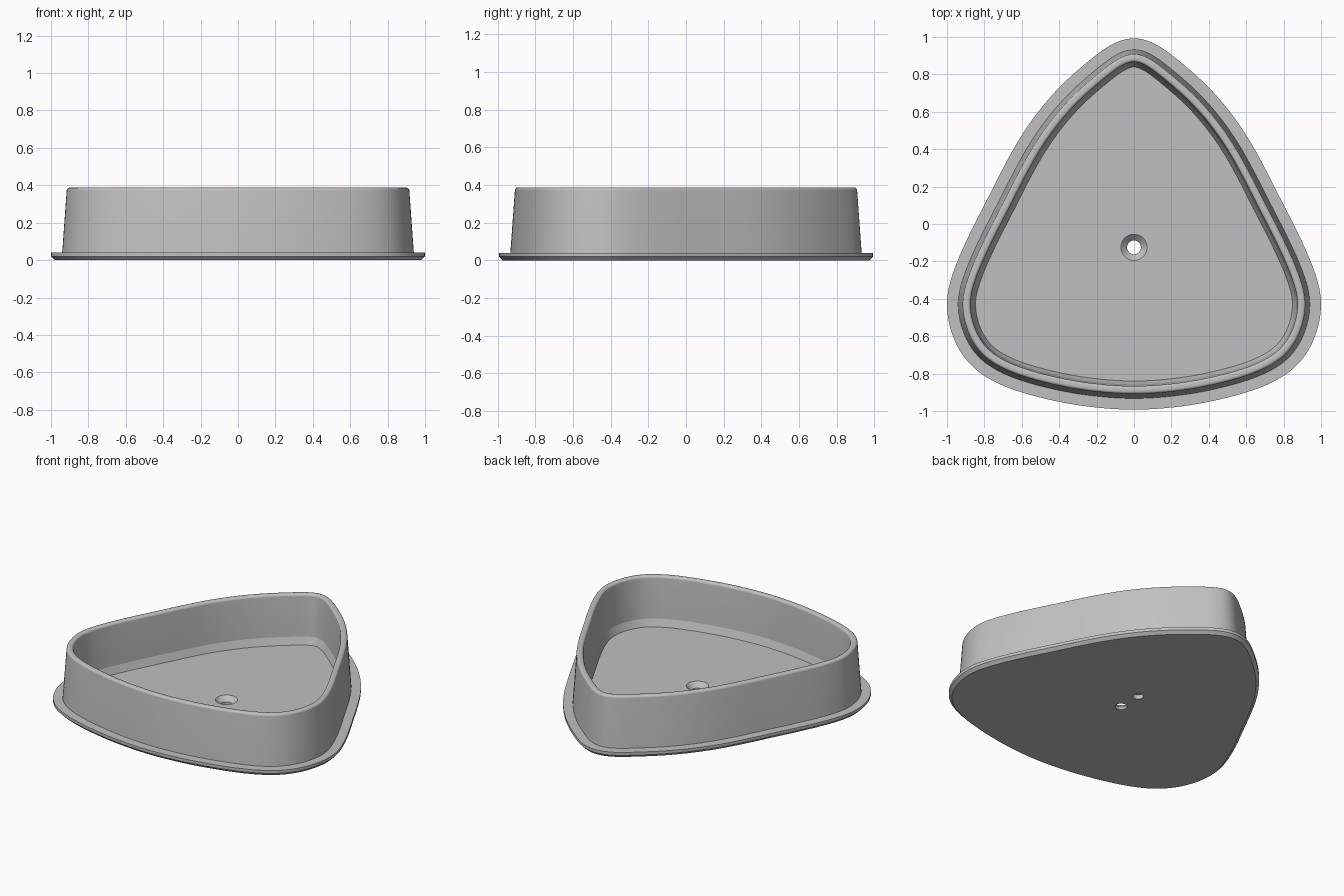
import bpy, bmesh, math
from mathutils import Vector

if "Cube" in bpy.data.objects:
    bpy.data.objects.remove(bpy.data.objects["Cube"])

SAMPLES = 192      # points around the tray outline
FLOOR_Z = 0.05

# Right half of the outline, from the back tip round to the front middle
HALF = [(0, 1.0), (0.09, 0.978), (0.17, 0.93), (0.41, 0.72), (0.60, 0.475),
        (0.80, 0.10), (0.90, -0.10), (0.97, -0.27), (1.0, -0.40),
        (0.988, -0.53), (0.945, -0.65), (0.88, -0.745), (0.80, -0.81),
        (0.68, -0.87), (0.50, -0.925), (0.27, -0.97), (0, -0.99)]


def resample(pts, n):
    """Evenly spaced points along a closed polyline."""
    ring = pts + [pts[0]]
    total = sum((b - a).length for a, b in zip(ring, ring[1:]))
    out, walked, k = [], 0.0, 0
    for i in range(n):
        d = total * i / n
        while walked + (ring[k + 1] - ring[k]).length < d:
            walked += (ring[k + 1] - ring[k]).length
            k += 1
        seg = ring[k + 1] - ring[k]
        out.append(ring[k] + seg * ((d - walked) / seg.length))
    return out


def make_outline():
    """Smooth mirrored outline, fitted to its final size."""
    ctrl = [Vector(p) for p in HALF + [(-x, y) for x, y in HALF[-2:0:-1]]]
    n, dense = len(ctrl), []
    for i in range(n):
        a, b, c, d = (ctrl[(i + k) % n] for k in (-1, 0, 1, 2))
        span = (c - b).length
        m1 = (c - a) * (span / ((c - b).length + (b - a).length))
        m2 = (d - b) * (span / ((c - b).length + (d - c).length))
        for s in range(24):
            t = s / 24
            dense.append(b * (2*t**3 - 3*t**2 + 1) + m1 * (t**3 - 2*t**2 + t)
                         + c * (3*t**2 - 2*t**3) + m2 * (t**3 - t**2))
    pts = resample(dense, SAMPLES)
    for _ in range(5):
        pts = [(pts[i - 1] + 2 * p + pts[(i + 1) % SAMPLES]) / 4
               for i, p in enumerate(pts)]
    wide = max(p.x for p in pts)
    lo, hi = min(p.y for p in pts), max(p.y for p in pts)
    return [Vector((p.x / wide, (p.y - (lo + hi) / 2) * 1.985 / (hi - lo)))
            for p in pts]


OUTLINE = make_outline()


def outline_ring(bm, inset, z):
    verts = []
    for i, p in enumerate(OUTLINE):
        t = (OUTLINE[(i + 1) % SAMPLES] - OUTLINE[i - 1]).normalized()
        verts.append(bm.verts.new((p.x + t.y * inset, p.y - t.x * inset, z)))
    return verts


def circle_ring(bm, y, radius, z, n=48):
    return [bm.verts.new((radius * math.cos(2 * math.pi * i / n),
                          y + radius * math.sin(2 * math.pi * i / n), z))
            for i in range(n)]


def loft(bm, rings):
    for a, b in zip(rings, rings[1:]):
        for i in range(len(a)):
            j = (i + 1) % len(a)
            bm.faces.new((a[i], a[j], b[j], b[i]))


def fill(bm, *rings):
    """Flat face bounded by the first ring, with the other rings as holes."""
    edges = [bm.edges.get((r[i - 1], r[i])) for r in rings for i in range(len(r))]
    bmesh.ops.triangle_fill(bm, use_beauty=True, use_dissolve=False,
                            edges=edges, normal=(0, 0, 1))


# Cross-section: flange, sloped wall, rounded rim, inner wall, floor chamfer
profile = [(0.02, 0), (0, 0.02), (0, 0.04), (0.06, 0.04)]
R, TOP = 0.015, 0.387
for cx, start in ((0.084 + R, 180), (0.126 - R, 90)):
    for k in range(7):
        a = math.radians(start - 15 * k)
        profile.append((cx + R * math.cos(a), TOP - R + R * math.sin(a)))
profile += [(0.135, 0.10), (0.153, FLOOR_Z)]

bm = bmesh.new()
shell = [outline_ring(bm, inset, z) for inset, z in profile]
loft(bm, shell)

# Countersunk drain hole through the floor
drain = [circle_ring(bm, -0.125, r, z)
         for r, z in ((0.07, FLOOR_Z), (0.037, 0.018), (0.037, 0))]
loft(bm, drain)

# Blind hole in the underside
blind = [circle_ring(bm, 0.04, 0.033, z) for z in (0, 0.03)]
loft(bm, blind)
bm.faces.new(blind[1])

# Floor and underside
fill(bm, shell[-1], drain[0])
fill(bm, shell[0], drain[-1], blind[0])
bmesh.ops.recalc_face_normals(bm, faces=bm.faces)

mesh = bpy.data.meshes.new("tray")
bm.to_mesh(mesh)
bm.free()
grey = bpy.data.materials.new("light grey")
grey.diffuse_color = (0.53, 0.53, 0.53, 1)
grey.use_nodes = True
grey.node_tree.nodes["Principled BSDF"].inputs["Base Color"].default_value = grey.diffuse_color
mesh.materials.append(grey)
tray = bpy.data.objects.new("tray", mesh)
bpy.context.collection.objects.link(tray)
bpy.context.view_layer.objects.active = tray
tray.select_set(True)
bpy.ops.object.shade_smooth_by_angle(angle=math.radians(17))
